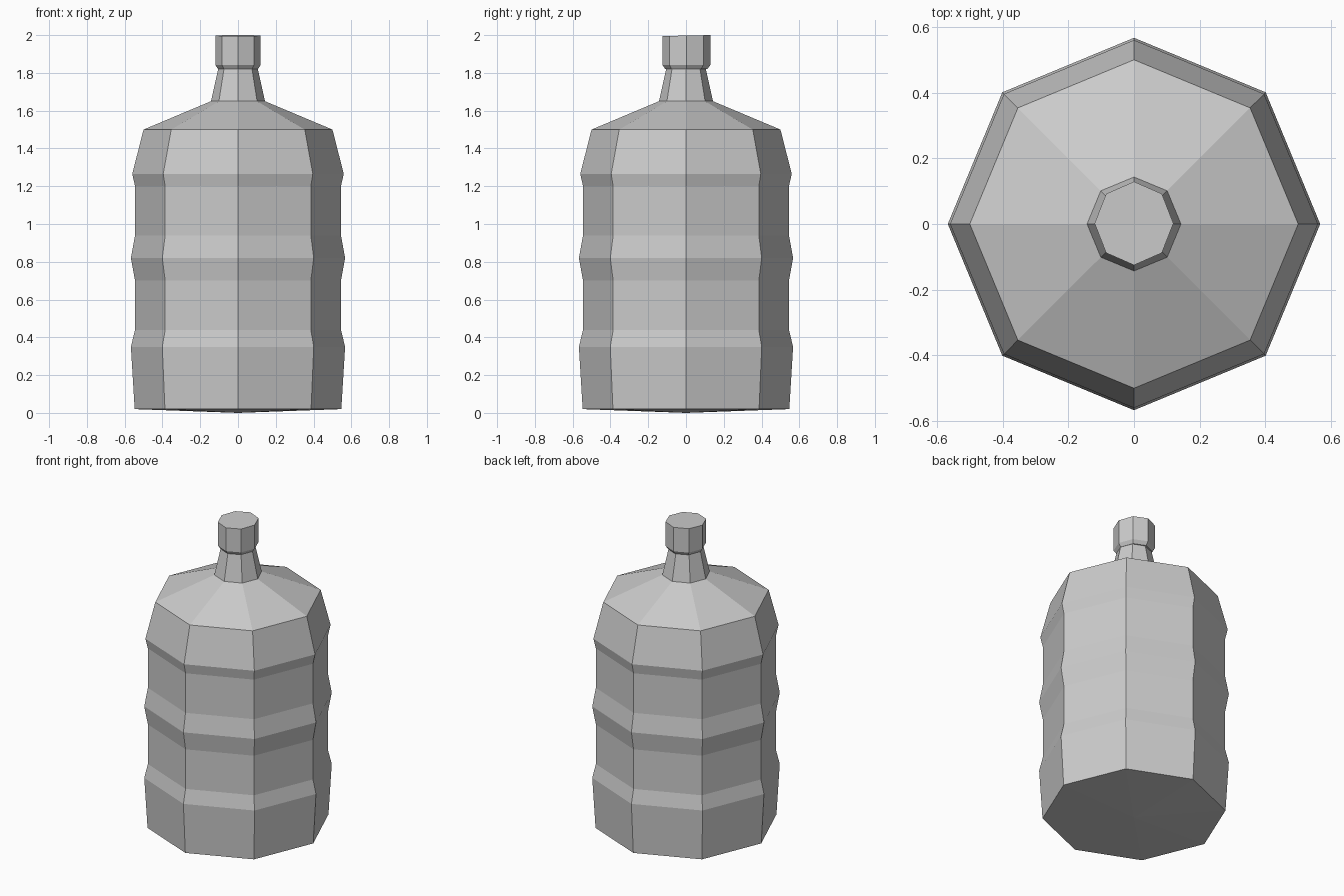
import bpy, bmesh
from math import cos, sin, pi

if "Cube" in bpy.data.objects:
    bpy.data.objects.remove(bpy.data.objects["Cube"])

SIDES = 8


def lathe(name, profile, squash=(1, 1), shift_y=0):
    """Revolve (radius, z) points into a faceted solid; radius 0 makes a pole."""
    bm = bmesh.new()
    rings = []
    for r, z in profile:
        count = SIDES if r else 1
        rings.append([bm.verts.new((r * cos(2 * pi * i / SIDES) * squash[0],
                                    r * sin(2 * pi * i / SIDES) * squash[1] + shift_y, z))
                      for i in range(count)])
    for a, b in zip(rings, rings[1:]):
        for i in range(SIDES):
            j = (i + 1) % SIDES
            if len(a) == 1:
                bm.faces.new((a[0], b[j], b[i]))
            else:
                bm.faces.new((a[i], a[j], b[j], b[i]))
    bm.faces.new(rings[-1])
    bmesh.ops.recalc_face_normals(bm, faces=bm.faces)
    mesh = bpy.data.meshes.new(name)
    bm.to_mesh(mesh)
    bm.free()
    obj = bpy.data.objects.new(name, mesh)
    bpy.context.collection.objects.link(obj)
    return obj


# Ribbed body, sloping shoulder and tapered neck
lathe("bottle_body", [
    (0, 0), (0.547, 0.02), (0.567, 0.35), (0.545, 0.44),
    (0.545, 0.70), (0.567, 0.82), (0.545, 0.94),
    (0.545, 1.20), (0.56, 1.265), (0.50, 1.50),
    (0.143, 1.65), (0.105, 1.82)])

# Cap, very slightly oval, with a top that dips towards the front
cap = lathe("bottle_cap", [(0, 1.82), (0.105, 1.82), (0.12, 1.842), (0.12, 2.0)],
            squash=(1, 1.06), shift_y=0.002)
for v in cap.data.vertices:
    if v.co.z > 1.99:
        v.co.z = 1.9975 + 0.0195 * (v.co.y - 0.002)
